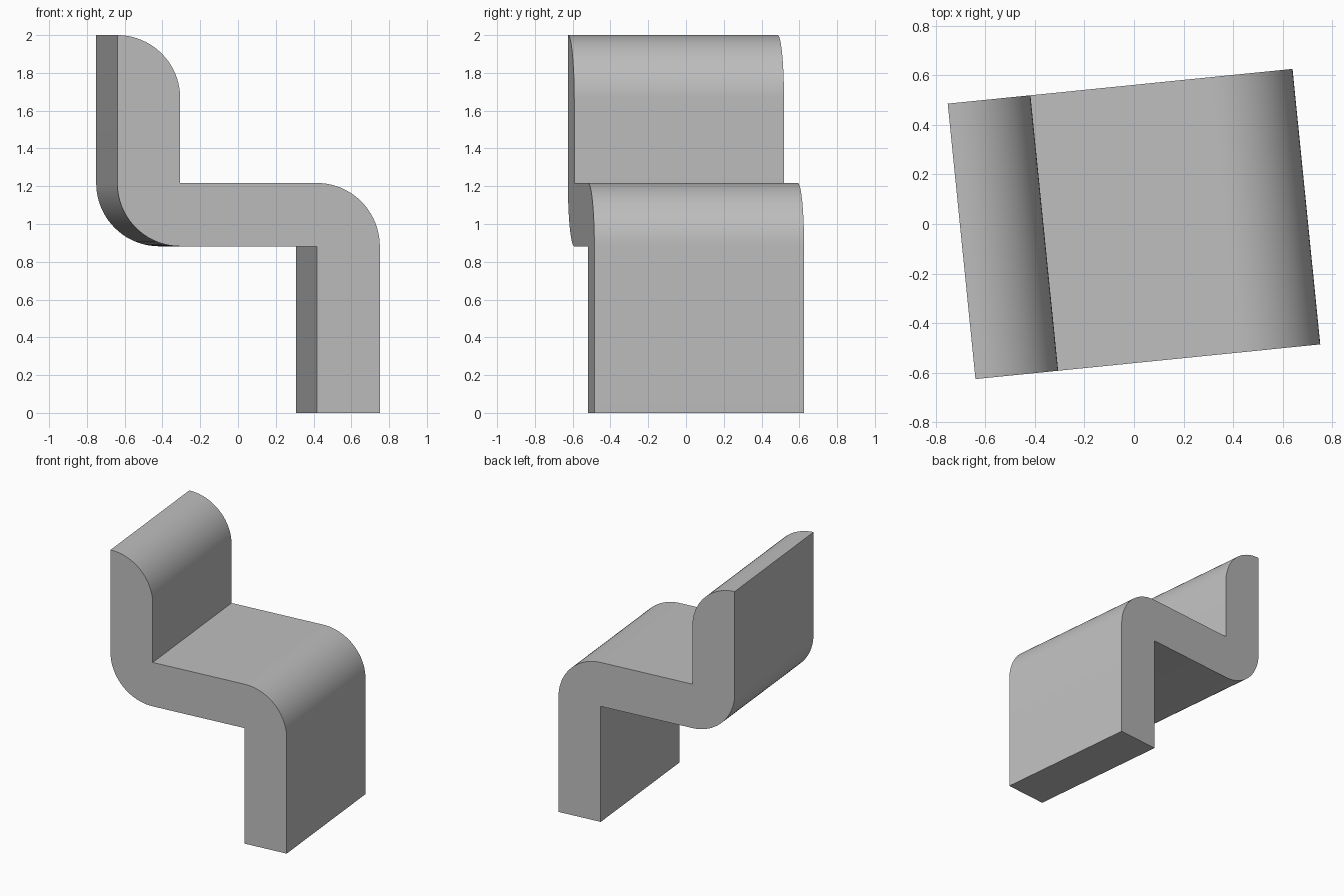
import bpy, bmesh
from math import sin, cos, radians

cube = bpy.data.objects.get("Cube")
if cube:
    bpy.data.objects.remove(cube, do_unlink=True)

THICK = 0.335          # slab thickness, also the bend radius
HALF_LENGTH = 0.6985
HALF_WIDTH = 0.558
SEAT_BOTTOM = 0.882
SEAT_TOP = SEAT_BOTTOM + THICK
HEIGHT = 2.0
INNER = HALF_LENGTH - THICK
STEPS = 20


def arc(cx, cz, start, end):
    """Quarter bend as (x, z) points around a centre."""
    angles = [radians(start + (end - start) * i / STEPS) for i in range(STEPS + 1)]
    return [(cx + THICK * cos(a), cz + THICK * sin(a)) for a in angles]


# Side profile: leg, seat and backrest in one folded strip
profile = [(INNER, 0), (HALF_LENGTH, 0)]
profile += arc(INNER, SEAT_BOTTOM, 0, 90)                  # front bend of the seat
profile += [(-INNER, SEAT_TOP)]                            # seat meets backrest
profile += arc(-HALF_LENGTH, HEIGHT - THICK, 0, 90)        # rounded backrest top
profile += arc(-INNER, SEAT_TOP, 180, 270)                 # rear bend of the seat
profile += [(INNER, SEAT_BOTTOM)]                          # seat meets leg

# Extrude the profile across the width
bm = bmesh.new()
cap = bm.faces.new([bm.verts.new((x, -HALF_WIDTH, z)) for x, z in profile])
extruded = bmesh.ops.extrude_face_region(bm, geom=[cap], use_keep_orig=True)
moved = [v for v in extruded["geom"] if isinstance(v, bmesh.types.BMVert)]
bmesh.ops.translate(bm, verts=moved, vec=(0, 2 * HALF_WIDTH, 0))
bmesh.ops.recalc_face_normals(bm, faces=bm.faces)
mesh = bpy.data.meshes.new("folded_chair")
bm.to_mesh(mesh)
bm.free()

chair = bpy.data.objects.new("folded_chair", mesh)
bpy.context.collection.objects.link(chair)
chair.rotation_euler.z = radians(5.75)

# Plain grey finish
grey = bpy.data.materials.new("light_grey")
grey.use_nodes = True
colour = (0.52, 0.52, 0.52, 1)
grey.diffuse_color = colour
grey.node_tree.nodes["Principled BSDF"].inputs["Base Color"].default_value = colour
mesh.materials.append(grey)

# Smooth bends, crisp edges
bpy.ops.object.select_all(action="DESELECT")
chair.select_set(True)
bpy.context.view_layer.objects.active = chair
bpy.ops.object.shade_smooth_by_angle(angle=radians(30))
